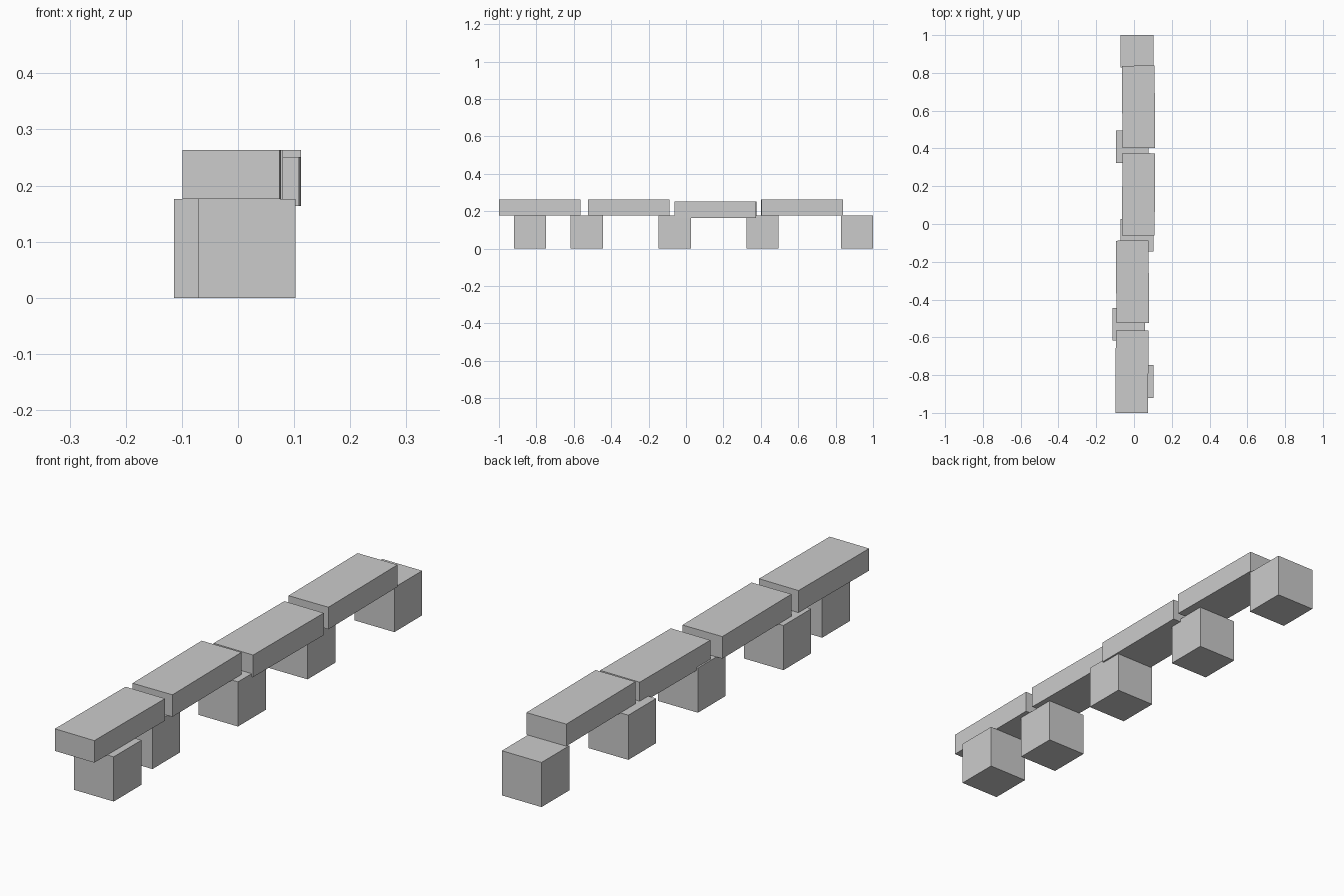
import bpy
from math import radians

if "Cube" in bpy.data.objects:
    bpy.data.objects.remove(bpy.data.objects["Cube"])


def box(name, centre, size, turn=0.0):
    bpy.ops.mesh.primitive_cube_add(size=1, location=centre)
    ob = bpy.context.object
    ob.name = name
    ob.scale = size
    ob.rotation_euler.z = radians(turn)
    return ob


# Support blocks resting on the ground: (x, y) centres
BLOCK = 0.173
BLOCK_H = 0.176
blocks = [(0.016, -0.834), (-0.028, -0.53), (0.016, -0.06),
          (-0.009, 0.409), (0.016, 0.914)]
for i, (x, y) in enumerate(blocks, 1):
    box(f"support_block_{i}", (x, y, BLOCK_H / 2), (BLOCK, BLOCK, BLOCK_H))

# Planks bridging the blocks: (x, y, underside z, slight turn)
PLANK = (0.173, 0.436, 0.087)
planks = [(-0.011, -0.782, 0.176, -0.4), (-0.008, -0.306, 0.176, 0.5),
          (0.024, 0.157, 0.164, -0.4), (0.024, 0.62, 0.176, 0.5)]
for i, (x, y, z, turn) in enumerate(planks, 1):
    box(f"plank_{i}", (x, y, z + PLANK[2] / 2), PLANK, turn)
